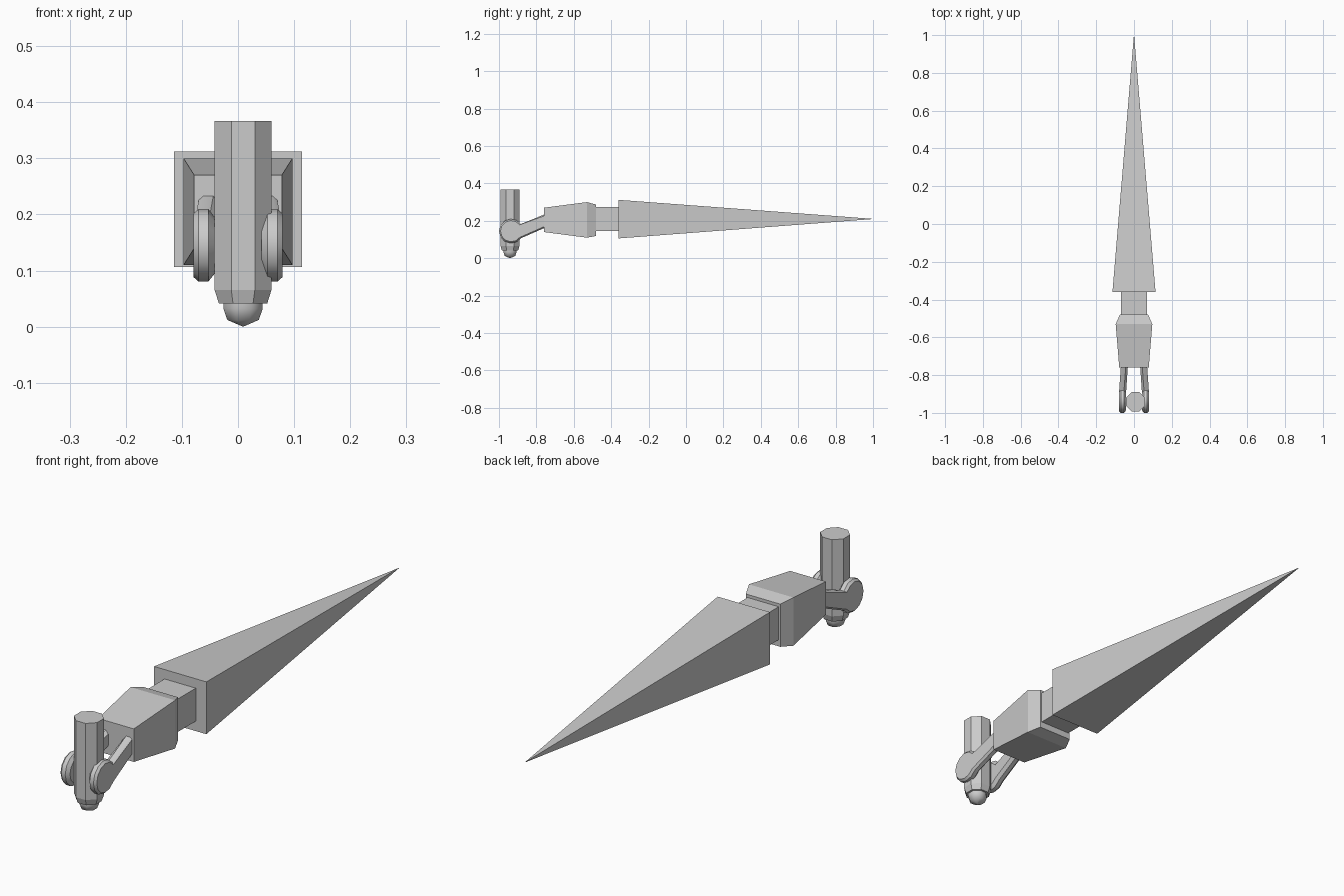
import bpy, bmesh
from math import sin, cos, pi, radians

if "Cube" in bpy.data.objects:
    bpy.data.objects.remove(bpy.data.objects["Cube"])


def loft(name, rings, smooth=None):
    """Skin a list of equal-length rings and cap both ends."""
    bm = bmesh.new()
    vr = [[bm.verts.new(p) for p in r] for r in rings]
    n = len(vr[0])
    for a, b in zip(vr, vr[1:]):
        for i in range(n):
            j = (i + 1) % n
            bm.faces.new((a[i], a[j], b[j], b[i]))
    bm.faces.new(vr[0][::-1])
    bm.faces.new(vr[-1])
    bmesh.ops.remove_doubles(bm, verts=bm.verts, dist=1e-5)
    bmesh.ops.recalc_face_normals(bm, faces=bm.faces)
    me = bpy.data.meshes.new(name)
    bm.to_mesh(me)
    bm.free()
    ob = bpy.data.objects.new(name, me)
    bpy.context.collection.objects.link(ob)
    if smooth:
        bpy.ops.object.select_all(action='DESELECT')
        ob.select_set(True)
        bpy.context.view_layer.objects.active = ob
        bpy.ops.object.shade_smooth_by_angle(angle=radians(smooth))
    return ob


def rect(y, hx, z0, z1):
    return [(-hx, y, z0), (hx, y, z0), (hx, y, z1), (-hx, y, z1)]


def octagon(half, z, cx=0.009, cy=-0.941):
    r = half / cos(pi / 8)
    return [(cx + r * cos(pi / 8 + k * pi / 4), cy + r * sin(pi / 8 + k * pi / 4), z)
            for k in range(8)]


def keyhole(x, d):
    """Side outline of a yoke arm: round eye plus slanted shank, inset by d."""
    cy, cz, r = -0.935, 0.145, 0.065 - d
    pts = []
    for k in range(11):
        a = radians(36 + k * 28.8)
        pts.append((x, cy + r * cos(a), cz + r * sin(a)))
    w = 0.036 - d
    pts.append((x - 0.010, -0.745, 0.203 - w))
    pts.append((x - 0.010, -0.745, 0.203 + w))
    return pts


# Long square spike
spike = loft("spike", [rect(-0.36, 0.114, 0.106, 0.312), rect(1.0, 0.0005, 0.2095, 0.2105)])

# Neck between spike and block
neck = loft("neck", [rect(-0.50, 0.068, 0.145, 0.275), rect(-0.35, 0.068, 0.145, 0.275)])

# Tapered socket block
block = loft("socket_block", [rect(-0.76, 0.078, 0.14, 0.27),
                              rect(-0.53, 0.097, 0.11, 0.30),
                              rect(-0.48, 0.075, 0.119, 0.287)])

# Pair of yoke arms with chamfered edges, mirrored
arm = loft("yoke_arms", [keyhole(0.042, 0.014), keyhole(0.053, 0.0),
                         keyhole(0.070, 0.0), keyhole(0.079, 0.008)], smooth=31)
mirror = arm.modifiers.new("mirror", 'MIRROR')
mirror.use_axis[0] = True

# Upright octagonal pin with tapered foot
pin = loft("pin", [octagon(0.0505, 0.367), octagon(0.0505, 0.065), octagon(0.043, 0.041)])

# Rounded tip under the pin
tip = loft("pin_tip", [octagon(0.035, 0.045), octagon(0.035, 0.032),
                       octagon(0.028, 0.012), octagon(0.0001, 0.0)], smooth=60)
